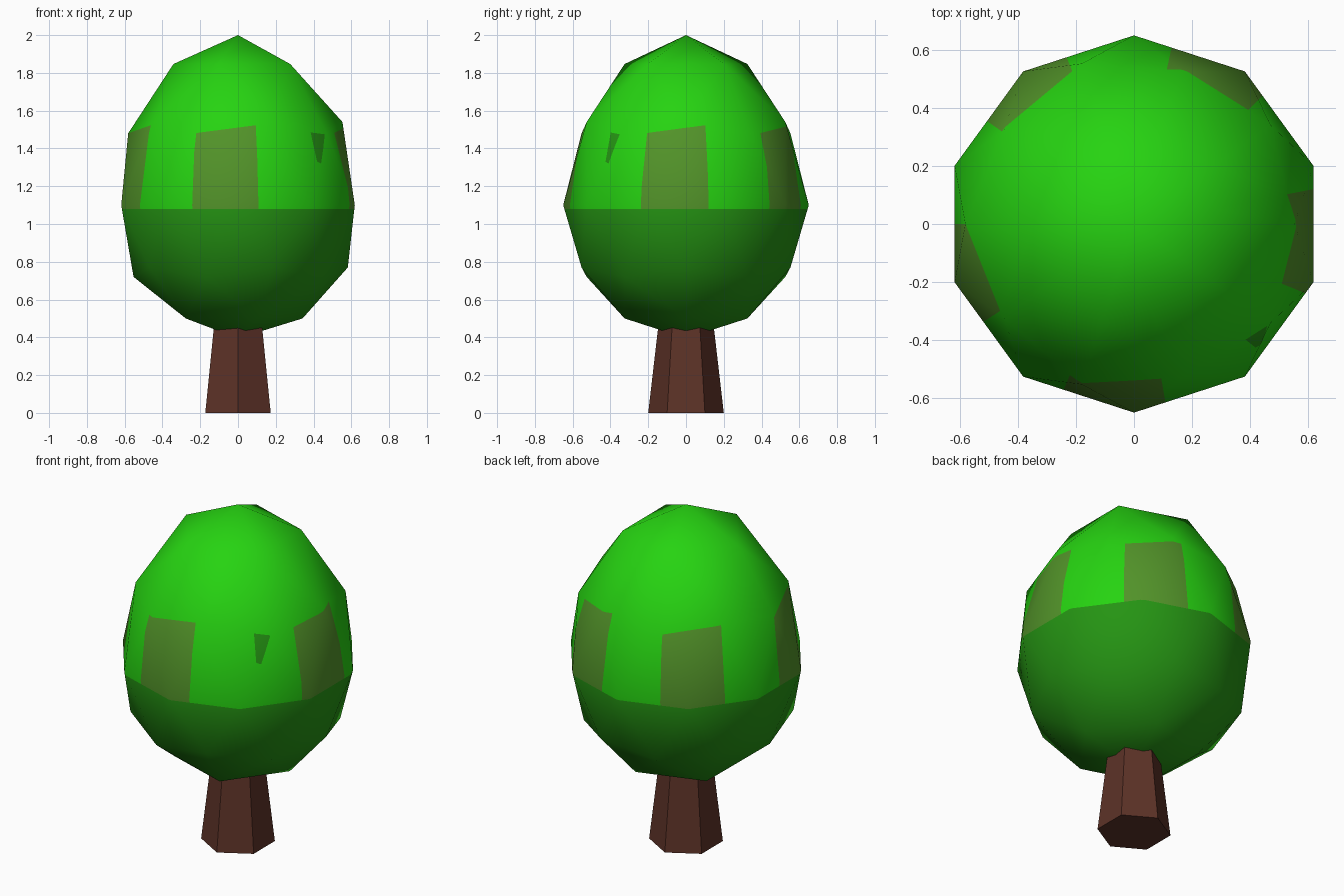
import bpy, bmesh
from math import radians, cos, sin, atan2, degrees
from mathutils import Vector

if "Cube" in bpy.data.objects:
    bpy.data.objects.remove(bpy.data.objects["Cube"])


def material(name, r, g, b):
    lin = [((c / 255 + 0.055) / 1.055) ** 2.4 if c > 10 else c / 3294 for c in (r, g, b)]
    m = bpy.data.materials.new(name)
    m.diffuse_color = (*lin, 1)
    m.use_nodes = True
    m.node_tree.nodes["Principled BSDF"].inputs["Base Color"].default_value = m.diffuse_color
    return m


def make_object(name, bm, mats):
    me = bpy.data.meshes.new(name)
    bm.to_mesh(me)
    bm.free()
    for m in mats:
        me.materials.append(m)
    ob = bpy.data.objects.new(name, me)
    bpy.context.collection.objects.link(ob)
    return ob


bright = material("bright_leaf_green", 38, 211, 17)
dark = material("dark_leaf_green", 37, 148, 19)
olive = material("olive_brown", 82, 147, 41)
bark = material("bark_brown", 92, 50, 39)

# Trunk: tapered six-sided prism with corners towards front and back
bm = bmesh.new()
rings = [[bm.verts.new((r * cos(radians(30 + 60 * i)), r * sin(radians(30 + 60 * i)), z))
          for i in range(6)] for r, z in ((0.2, 0), (0.142, 0.5))]
for i in range(6):
    j = (i + 1) % 6
    bm.faces.new((rings[0][i], rings[0][j], rings[1][j], rings[1][i]))
bm.faces.new(rings[0][::-1])
bm.faces.new(rings[1])
make_object("trunk", bm, [bark])

# Crown: icosphere turned half round, with its rings moved into an egg shape
RADIUS, MIDDLE, EDGE_Z = 0.65, 1.1, 1.08
HEIGHTS = ((1, 2.0), (0.851, 1.847), (0.526, 1.54), (0.447, 1.48), (0, 1.1),
           (-0.447, 0.77), (-0.526, 0.72), (-0.851, 0.5), (-1, 0.395))
bm = bmesh.new()
bmesh.ops.create_icosphere(bm, subdivisions=2, radius=1)
for v in bm.verts:
    z = min(HEIGHTS, key=lambda h: abs(h[0] - v.co.z))[1]
    v.co = (-v.co.x * RADIUS, -v.co.y * RADIUS, z)


def cut(faces, point, normal):
    geom = set(faces)
    for f in faces:
        geom.update(f.edges)
        geom.update(f.verts)
    bmesh.ops.bisect_plane(bm, geom=list(geom), dist=1e-5, plane_co=point, plane_no=normal)


def patch(corners, mat):
    """Cut a polygon of (angle, height) corners, counter-clockwise, and colour it."""
    middle = sum(a for a, z in corners) / len(corners)

    def nearby():
        out = []
        for f in bm.faces:
            c = f.calc_center_median()
            turn = (degrees(atan2(c.y, c.x)) - middle + 180) % 360 - 180
            if abs(turn) < 45 and max(v.co.z for v in f.verts) > EDGE_Z + 0.001 and c.z < 1.75:
                out.append(f)
        return out

    points = [Vector((0.6 * cos(radians(a)), 0.6 * sin(radians(a)), z)) for a, z in corners]
    planes = []
    for p, q in zip(points, points[1:] + points[:1]):
        radial = Vector((p.x + q.x, p.y + q.y, 0)).normalized()
        planes.append((p, (q - p).cross(radial).normalized()))
    for p, n in planes:
        cut(nearby(), p, n)
    for f in nearby():
        c = f.calc_center_median()
        if all((c - p).dot(n) < 1e-4 for p, n in planes):
            f.material_index = mat


# Darker lower half
cut(bm.faces[:], (0, 0, EDGE_Z), (0, 0, 1))
for f in bm.faces:
    f.material_index = 1 if f.calc_center_median().z < EDGE_Z else 0

# Five olive patches round the middle and one small dark mark
for start in (-22, 45, 112, 180, 247):
    patch([(start, EDGE_Z), (start + 33, EDGE_Z), (start + 33, 1.525), (start, 1.48)], 2)
patch([(-45.5, 1.33), (-43, 1.32), (-37.5, 1.475), (-46, 1.485)], 1)

crown = make_object("crown", bm, [bright, dark, olive])
me = crown.data
me.shade_smooth()

# Egg-shaped normals keep the shading smooth across the colour cuts
normals = []
for v in me.vertices:
    h = v.co.z - MIDDLE
    depth = 0.87 if h > 0 else 0.71
    normals.append(Vector((v.co.x / RADIUS ** 2, v.co.y / RADIUS ** 2, h / depth ** 2)).normalized())
me.normals_split_custom_set_from_vertices(normals)
